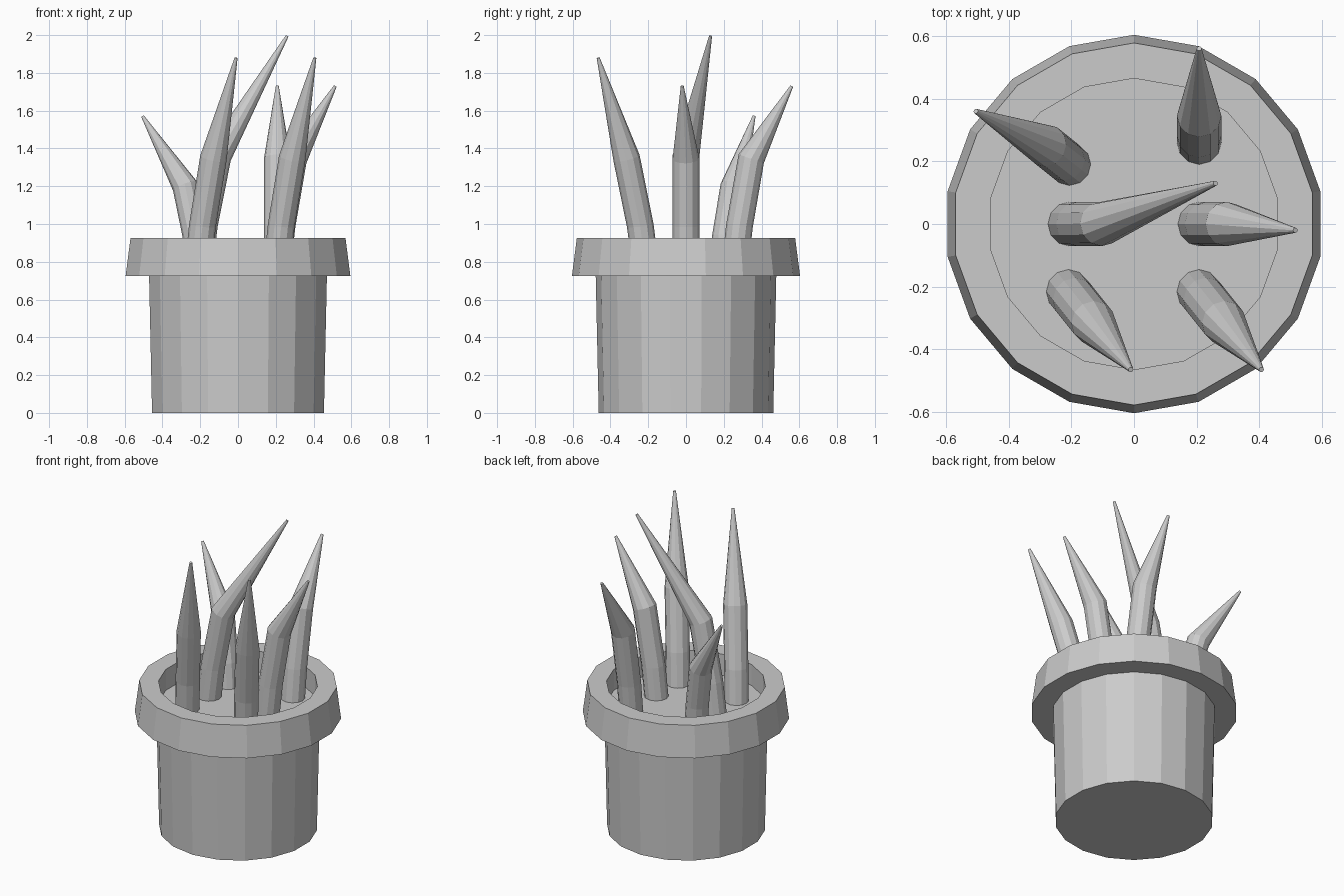
import bpy, bmesh, math
from mathutils import Vector

cube = bpy.data.objects.get("Cube")
if cube:
    bpy.data.objects.remove(cube)

grey = bpy.data.materials.new("plain grey")
grey.use_nodes = True
grey.diffuse_color = (0.6, 0.6, 0.6, 1)
grey.node_tree.nodes["Principled BSDF"].inputs["Base Color"].default_value = (0.6, 0.6, 0.6, 1)

SOIL_Z = 0.79
Z_AXIS = Vector((0, 0, 1))


def loft(name, rings, sides, cap_start=True, cap_end=True):
    """Skin a row of rings, each given as (centre, radius, normal)."""
    bm = bmesh.new()
    loops = []
    for centre, radius, normal in rings:
        turn = Z_AXIS.rotation_difference(normal)
        loop = []
        for i in range(sides):
            a = math.pi / 2 + math.tau * i / sides
            offset = Vector((math.cos(a), math.sin(a), 0)) * radius
            loop.append(bm.verts.new(Vector(centre) + turn @ offset))
        loops.append(loop)
    for low, high in zip(loops, loops[1:]):
        for i in range(sides):
            j = (i + 1) % sides
            bm.faces.new((low[i], low[j], high[j], high[i]))
    if cap_start:
        bm.faces.new(loops[0][::-1])
    if cap_end:
        bm.faces.new(loops[-1])
    mesh = bpy.data.meshes.new(name)
    bm.to_mesh(mesh)
    bm.free()
    mesh.materials.append(grey)
    obj = bpy.data.objects.new(name, mesh)
    bpy.context.collection.objects.link(obj)
    return obj


# Pot: tapered body, overhanging rim, inner wall and soil floor
profile = [(0.462, 0), (0.478, 0.725), (0.604, 0.725),
           (0.578, 0.925), (0.465, 0.925), (0.465, SOIL_Z)]
loft("pot", [((0, 0, z), r, Z_AXIS) for r, z in profile], 18)


def leaf(name, base, knee, tip, radius):
    """Tube that leans from the soil to a knee, then tapers to a point."""
    base = Vector((*base, SOIL_Z - 0.01))
    knee, tip = Vector(knee), Vector(tip)
    lower = base.lerp(knee, 0.37)
    lower.xy = base.xy.lerp(knee.xy, 0.27)
    stem = (knee - lower).normalized()
    point = (tip - knee).normalized()
    loft(name, [(base, radius, Z_AXIS),
                (lower, radius, (Z_AXIS + stem).normalized()),
                (knee, radius, (stem + point).normalized()),
                (tip, 0.008, point)], 12)


# Leaves
leaf("front_right_leaf", (-0.21, -0.215), (-0.13, -0.315, 1.35), (-0.01, -0.465, 1.88), 0.071)
leaf("front_left_leaf", (0.207, -0.215), (0.287, -0.315, 1.35), (0.407, -0.465, 1.88), 0.071)
leaf("middle_right_leaf", (-0.205, 0), (-0.105, 0, 1.36), (0.26, 0.13, 1.995), 0.071)
leaf("middle_left_leaf", (0.21, 0), (0.295, 0, 1.345), (0.515, -0.02, 1.73), 0.071)
leaf("back_right_leaf", (-0.205, 0.19), (-0.28, 0.25, 1.2), (-0.505, 0.36, 1.57), 0.068)
leaf("back_left_leaf", (0.208, 0.26), (0.208, 0.345, 1.345), (0.208, 0.56, 1.73), 0.071)
